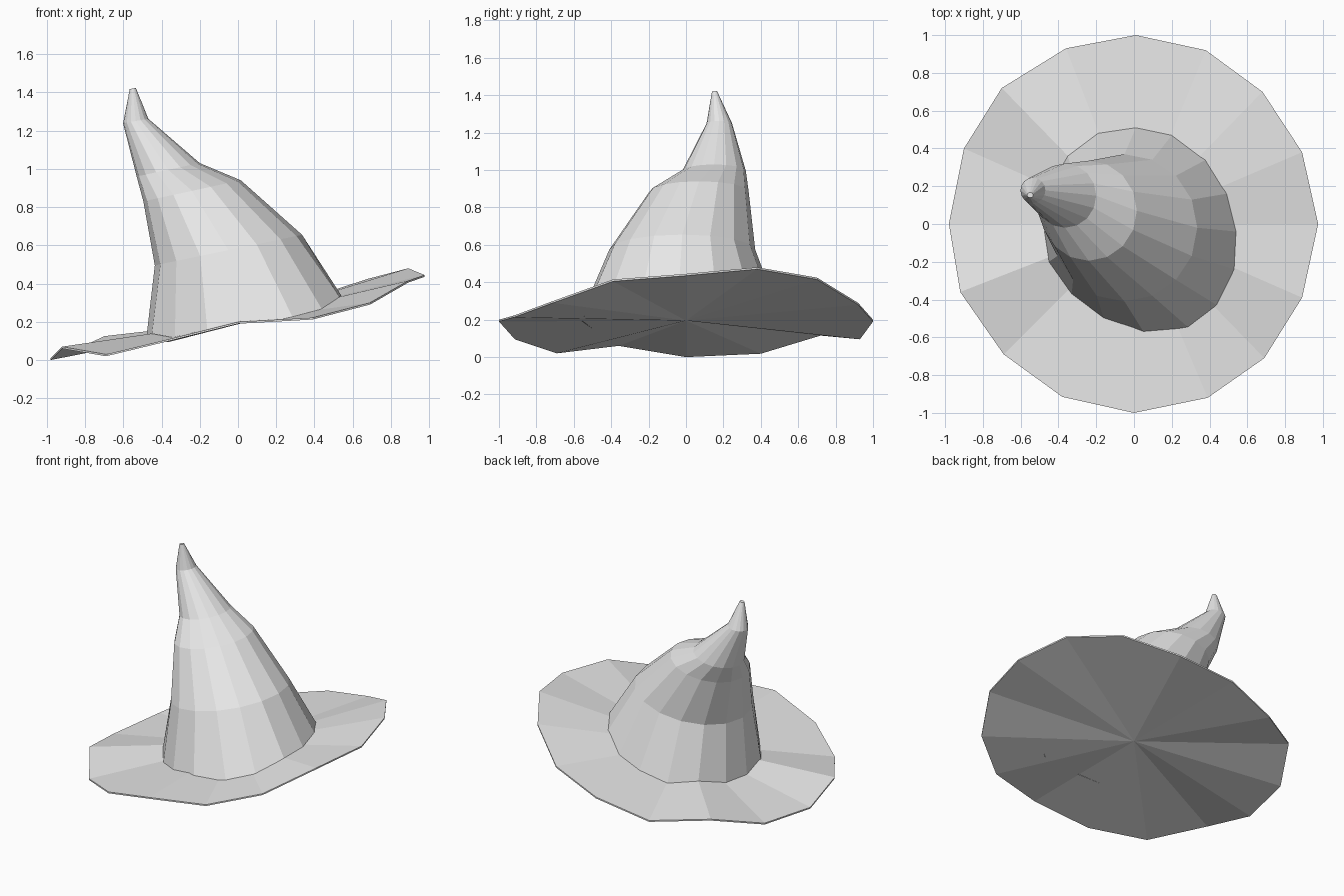
import bpy
import bmesh
from math import cos, sin, pi

cube = bpy.data.objects.get("Cube")
if cube:
    bpy.data.objects.remove(cube, do_unlink=True)

SIDES = 16

felt = bpy.data.materials.new("light_grey_felt")
felt.use_nodes = True
felt.diffuse_color = (0.8, 0.8, 0.8, 1)
felt.node_tree.nodes["Principled BSDF"].inputs["Base Color"].default_value = felt.diffuse_color


def finish(bm, name):
    bmesh.ops.recalc_face_normals(bm, faces=bm.faces)
    mesh = bpy.data.meshes.new(name)
    bm.to_mesh(mesh)
    bm.free()
    mesh.materials.append(felt)
    obj = bpy.data.objects.new(name, mesh)
    bpy.context.collection.objects.link(obj)
    return obj


def bridge(bm, lower, upper):
    for i in range(SIDES):
        j = (i + 1) % SIDES
        bm.faces.new((lower[i], lower[j], upper[j], upper[i]))


def fan(bm, centre, ring):
    hub = bm.verts.new(centre)
    for i in range(SIDES):
        bm.faces.new((hub, ring[i], ring[(i + 1) % SIDES]))


# Wavy brim: a thin double fan around a central hub
rim = [(.975, 0, .445), (.89, .38, .48), (.68, .7, .425), (.38, .92, .29),
       (.01, 1, .2), (-.36, .93, .105), (-.7, .72, .125), (-.9, .4, .028),
       (-.98, 0, .01), (-.92, -.36, .07), (-.69, -.69, .03), (-.38, -.915, .105),
       (0, -1, .2), (.39, -.92, .222), (.69, -.71, .3), (.89, -.39, .415)]
HUB_Z = .205
THICK = .01
bm = bmesh.new()
top = [bm.verts.new(p) for p in rim]
bottom = [bm.verts.new((x, y, z - THICK)) for x, y, z in rim]
bridge(bm, bottom, top)
fan(bm, (0, 0, HUB_Z), top)
fan(bm, (0, 0, HUB_Z - THICK), bottom)
finish(bm, "brim")

# Crown: a hand-shaped base ring resting on the brim, then tilted shrinking rings
base = [(.54, -.04), (.49, .16), (.38, .34), (.2, .47), (.01, .51), (-.19, .48),
        (-.35, .36), (-.45, .19), (-.48, 0), (-.45, -.2), (-.33, -.37), (-.16, -.5),
        (.05, -.57), (.29, -.55), (.44, -.43), (.53, -.24)]
# centre x, y, z, radius x, y, rise towards +x
levels = [(-.05, -.02, .575, .385, .39, .08),
          (-.24, .07, .885, .255, .265, .055),
          (-.365, .15, .995, .165, .17, .035),
          (-.535, .178, 1.25, .066, .068, .012),
          (-.55, .153, 1.42, .016, .014, .003)]
bm = bmesh.new()
ring = []
for (x, y), (rx, ry, rz) in zip(base, rim):
    reach = (x * x + y * y) ** .5 / (rx * rx + ry * ry) ** .5
    ring.append(bm.verts.new((x, y, HUB_Z + (rz - HUB_Z) * reach)))
for cx, cy, cz, ax, ay, tilt in levels:
    upper = []
    for i in range(SIDES):
        a = 2 * pi * i / SIDES
        upper.append(bm.verts.new((cx + ax * cos(a), cy + ay * sin(a), cz + tilt * cos(a))))
    bridge(bm, ring, upper)
    ring = upper
bm.faces.new(ring)
finish(bm, "crown")
